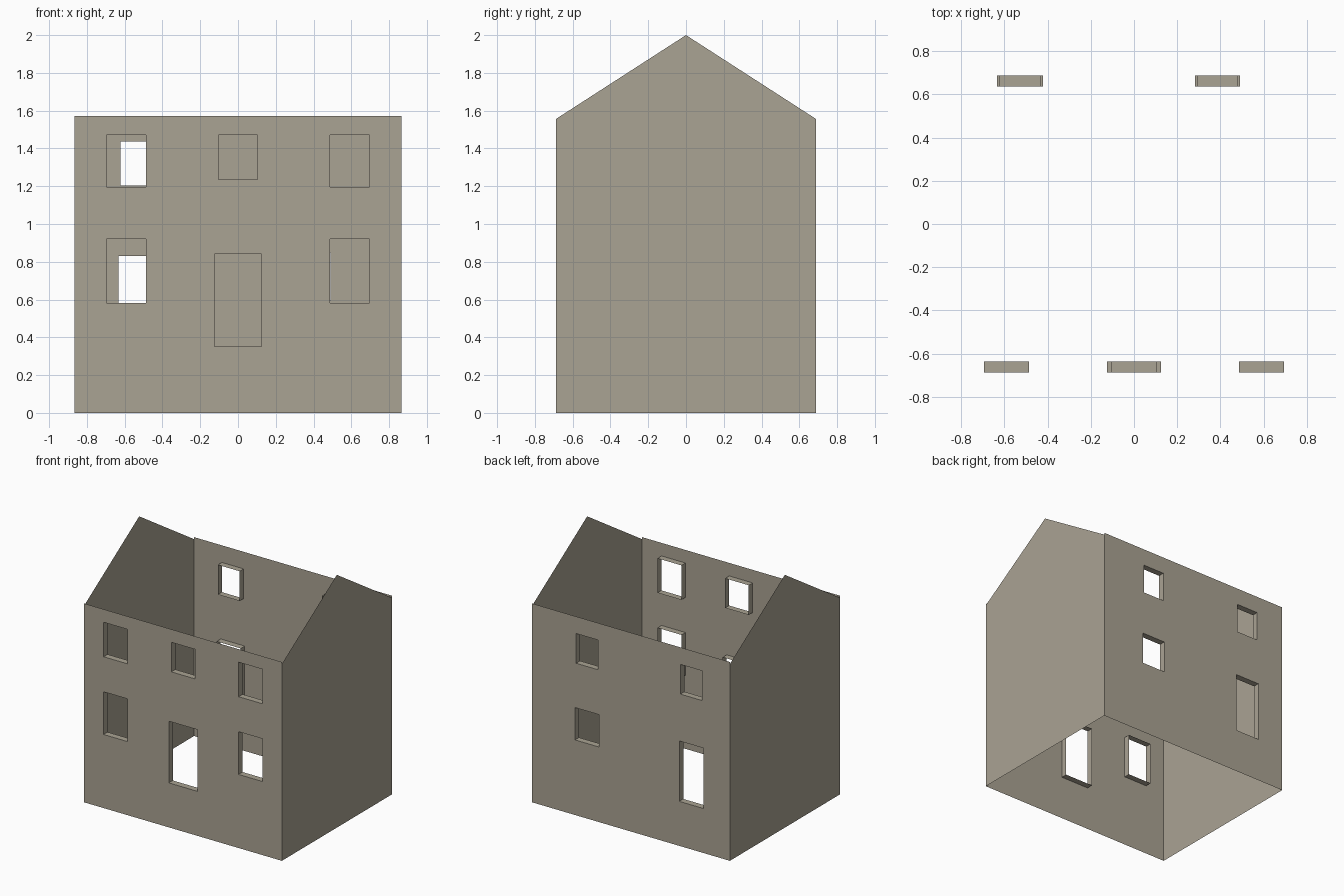
import bpy, bmesh

if "Cube" in bpy.data.objects:
    bpy.data.objects.remove(bpy.data.objects["Cube"])

HALF_X, HALF_Y = 0.865, 0.687     # half width and half depth of the house
WALL_TOP, EAVE, RIDGE = 1.573, 1.557, 2.0
REVEAL = 0.05                     # depth of the window linings

stone = bpy.data.materials.new("warm_grey_stone")
stone.diffuse_color = (0.402, 0.366, 0.292, 1.0)
stone.use_nodes = True
stone.node_tree.nodes["Principled BSDF"].inputs["Base Color"].default_value = stone.diffuse_color

# Openings as (x min, x max, z min, z max)
FRONT = [(-0.125, 0.125, 0.352, 0.84), (-0.103, 0.103, 1.236, 1.47)]
for lo, hi in ((-0.695, -0.486), (0.486, 0.695)):
    FRONT += [(lo, hi, 0.582, 0.92), (lo, hi, 1.197, 1.47)]
BACK = [(-0.633, -0.422, 0.352, 0.83), (-0.622, -0.432, 1.203, 1.438),
        (0.282, 0.49, 0.594, 0.85), (0.291, 0.48, 1.203, 1.438)]


def make_object(name, faces):
    """Join a list of faces, each a list of points, into one object."""
    bm = bmesh.new()
    for pts in faces:
        bm.faces.new([bm.verts.new(p) for p in pts])
    bmesh.ops.remove_doubles(bm, verts=bm.verts, dist=1e-5)
    mesh = bpy.data.meshes.new(name)
    bm.to_mesh(mesh)
    bm.free()
    mesh.materials.append(stone)
    obj = bpy.data.objects.new(name, mesh)
    bpy.context.collection.objects.link(obj)
    return obj


def wall_faces(y, openings):
    """Thin wall as a grid of panels that leaves the openings free."""
    xs = sorted({-HALF_X, HALF_X} | {v for o in openings for v in o[:2]})
    zs = sorted({0.0, WALL_TOP} | {v for o in openings for v in o[2:]})
    faces = []
    for x0, x1 in zip(xs, xs[1:]):
        for z0, z1 in zip(zs, zs[1:]):
            cx, cz = (x0 + x1) / 2, (z0 + z1) / 2
            if any(a < cx < b and c < cz < d for a, b, c, d in openings):
                continue
            quad = [(x0, y, z0), (x1, y, z0), (x1, y, z1), (x0, y, z1)]
            faces.append(quad if y < 0 else quad[::-1])
    return faces


def lining_faces(y, openings):
    """Four-sided linings running inwards from each opening."""
    inner = y + REVEAL if y < 0 else y - REVEAL
    faces = []
    for a, b, c, d in openings:
        ring = [(a, c), (b, c), (b, d), (a, d)]
        for (x0, z0), (x1, z1) in zip(ring, ring[1:] + ring[:1]):
            quad = [(x0, y, z0), (x1, y, z1), (x1, inner, z1), (x0, inner, z0)]
            faces.append(quad if y < 0 else quad[::-1])
    return faces


# Front and back walls with their window and door linings
for side, y, openings in (("front", -HALF_Y, FRONT), ("back", HALF_Y, BACK)):
    make_object(side + "_wall", wall_faces(y, openings))
    make_object(side + "_opening_linings", lining_faces(y, openings))

# Gable walls at both ends
profile = [(-HALF_Y, 0), (HALF_Y, 0), (HALF_Y, EAVE), (0, RIDGE), (-HALF_Y, EAVE)]
for side, x in (("right", HALF_X), ("left", -HALF_X)):
    pts = [(x, y, z) for y, z in profile]
    make_object(side + "_gable_wall", [pts if x > 0 else pts[::-1]])
